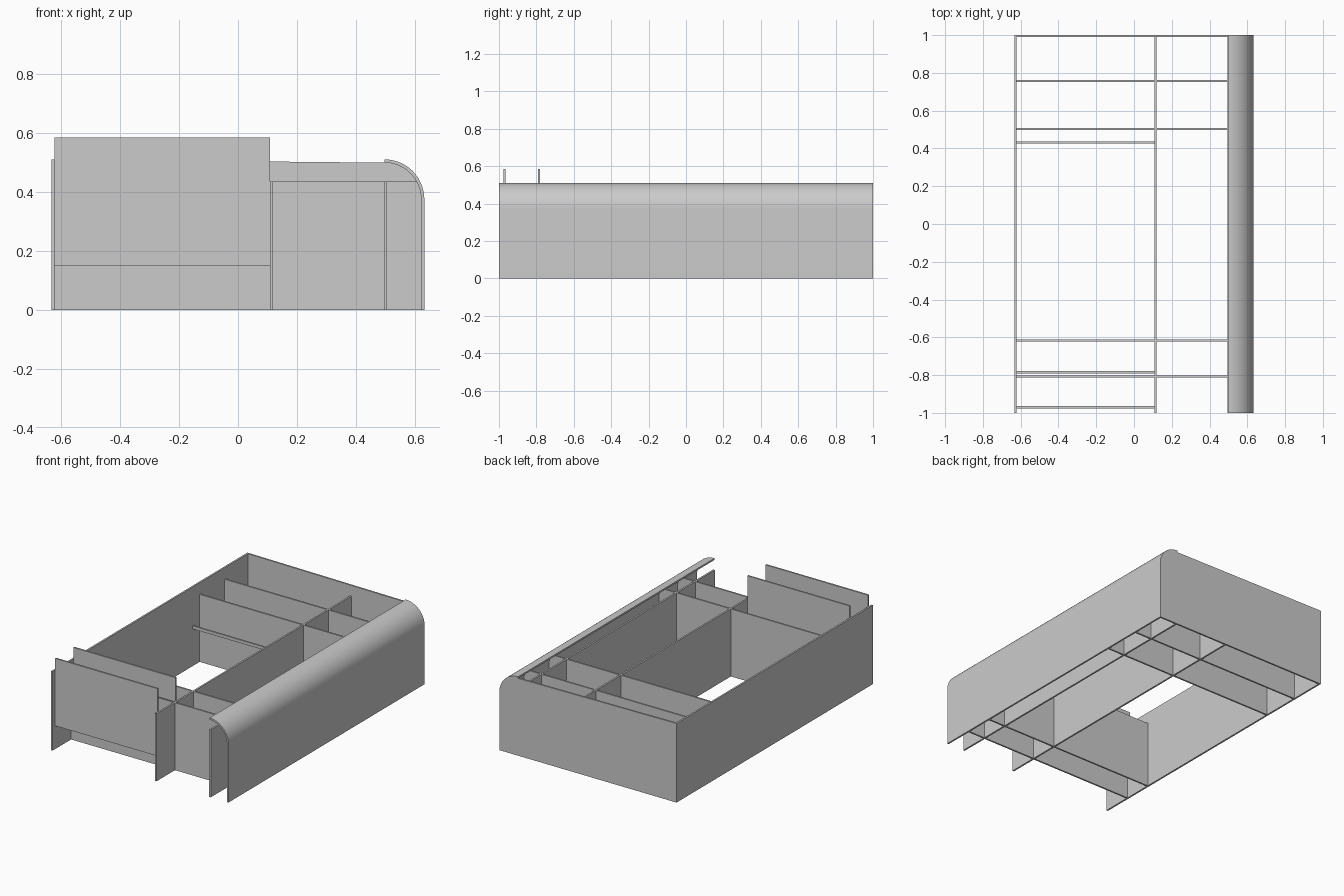
import bpy, bmesh, math

cube = bpy.data.objects.get("Cube")
if cube:
    bpy.data.objects.remove(cube, do_unlink=True)

grey = bpy.data.materials.new("light grey board")
grey.use_nodes = True
colour = (0.6, 0.6, 0.6, 1)
grey.diffuse_color = colour
grey.node_tree.nodes["Principled BSDF"].inputs["Base Color"].default_value = colour

T = 0.011                        # board thickness
LEFT, RIGHT = -0.633, 0.632      # outer faces across the width
HIGH, LOW = 0.51, 0.435          # outer wall and divider heights
RADIUS = 0.135                   # rounded shoulder
CX, CZ = RIGHT - RADIUS, HIGH - RADIUS
MID, INNER = 0.108, 0.495        # lengthwise dividers


def extrude(name, outline, y0, y1, smooth=False):
    """Extrude an x-z outline along y."""
    bm = bmesh.new()
    face = bm.faces.new([bm.verts.new((x, y0, z)) for x, z in outline])
    new = bmesh.ops.extrude_face_region(bm, geom=[face])["geom"]
    moved = [v for v in new if isinstance(v, bmesh.types.BMVert)]
    bmesh.ops.translate(bm, verts=moved, vec=(0, y1 - y0, 0))
    bmesh.ops.recalc_face_normals(bm, faces=bm.faces)
    mesh = bpy.data.meshes.new(name)
    bm.to_mesh(mesh)
    bm.free()
    mesh.materials.append(grey)
    obj = bpy.data.objects.new(name, mesh)
    bpy.context.collection.objects.link(obj)
    if smooth:
        bpy.ops.object.select_all(action="DESELECT")
        obj.select_set(True)
        bpy.context.view_layer.objects.active = obj
        bpy.ops.object.shade_smooth_by_angle(angle=math.radians(30))
    return obj


def board(name, x0, x1, z0, z1, y0, y1):
    return extrude(name, [(x0, z0), (x1, z0), (x1, z1), (x0, z1)], y0, y1)


def arc(radius, start=0, end=math.pi / 2, steps=24):
    angles = [start + (end - start) * i / steps for i in range(steps + 1)]
    return [(CX + radius * math.cos(a), CZ + radius * math.sin(a)) for a in angles]


# Lengthwise walls
board("left_wall", LEFT, LEFT + T, 0, HIGH, -1, 1)
board("middle_divider", MID, MID + T, 0, LOW, -1, 1 - T)
board("inner_divider", INNER, INNER + T, 0, LOW, -1, 1 - T)

# Right wall with its curled top
outer, inside = arc(RADIUS), arc(RADIUS - T)
extrude("curved_right_wall",
        [(RIGHT, 0)] + outer + inside[::-1] + [(RIGHT - T, 0)], -1, 1, True)

# Back panel filling the rounded end
extrude("back_panel", [(LEFT + T, 0), (RIGHT - T, 0)] + inside
        + [(LEFT + T, HIGH)], 1 - T, 1)

# Cross ribs, trimmed under the curve
trim = arc(RADIUS - T, 0, math.asin((LOW - CZ) / (RADIUS - T)), 8)
rib = [(LEFT + T, 0), (RIGHT - T, 0)] + trim + [(LEFT + T, LOW)]
for i, y in enumerate((-0.807, -0.617, 0.503, 0.758)):
    extrude(f"cross_rib_{i + 1}", rib, y - T / 2, y + T / 2)

# Raised panels at the front
for name, y in (("front_raised_panel", -0.97), ("rear_raised_panel", -0.785)):
    board(name, LEFT + T, MID, 0.15, 0.585, y - T / 2, y + T / 2)

# Thin rail in the open bay
board("bay_rail", LEFT + T, MID, 0.24, 0.26, 0.425, 0.436)
